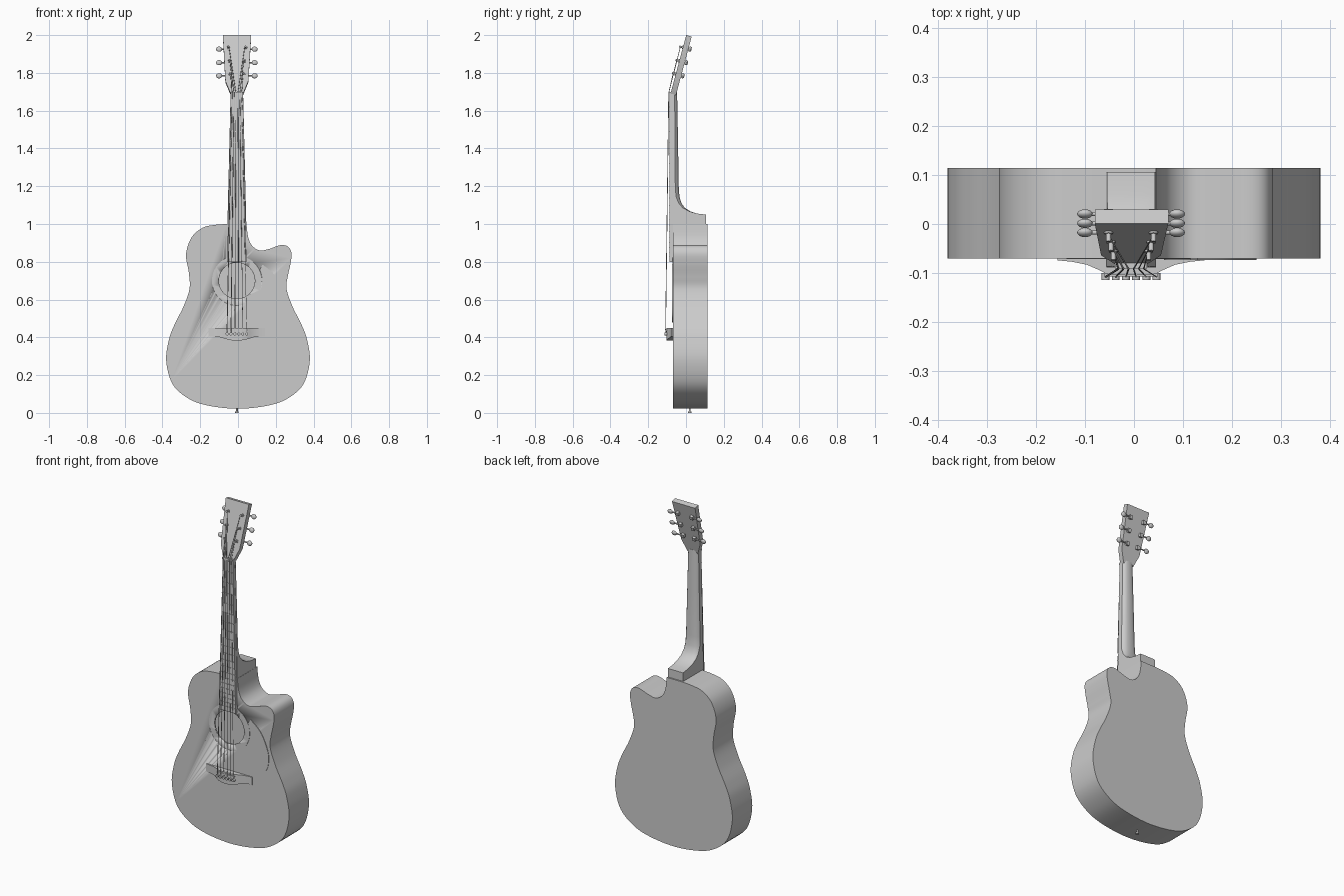
import bpy, bmesh, math
from mathutils import Vector, Matrix

if "Cube" in bpy.data.objects:
    bpy.data.objects.remove(bpy.data.objects["Cube"])

CX = -0.006                      # centre line of neck and strings
TILT = math.radians(15)          # headstock lean
HEAD = Matrix.Translation((0, -0.082, 1.69)) @ Matrix.Rotation(-TILT, 4, 'X')


def finish(bm, name, smooth=True, angle=35):
    bmesh.ops.recalc_face_normals(bm, faces=bm.faces)
    me = bpy.data.meshes.new(name)
    bm.to_mesh(me)
    bm.free()
    ob = bpy.data.objects.new(name, me)
    bpy.context.collection.objects.link(ob)
    if smooth:
        bpy.ops.object.select_all(action='DESELECT')
        ob.select_set(True)
        bpy.context.view_layer.objects.active = ob
        bpy.ops.object.shade_smooth_by_angle(angle=math.radians(angle))
    return ob


def prism(name, outline, y0, y1, matrix=None):
    bm = bmesh.new()
    face = bm.faces.new([bm.verts.new((x, y0, z)) for x, z in outline])
    ext = bmesh.ops.extrude_face_region(bm, geom=[face])
    moved = [v for v in ext['geom'] if isinstance(v, bmesh.types.BMVert)]
    bmesh.ops.translate(bm, verts=moved, vec=(0, y1 - y0, 0))
    if matrix:
        bm.transform(matrix)
    return finish(bm, name)


def loft(name, rows):
    bm = bmesh.new()
    vr = [[bm.verts.new(p) for p in row] for row in rows]
    n = len(rows[0])
    for a, b in zip(vr, vr[1:]):
        for i in range(n):
            bm.faces.new((a[i], a[(i + 1) % n], b[(i + 1) % n], b[i]))
    bm.faces.new(vr[0])
    bm.faces.new(vr[-1])
    return finish(bm, name)


def rod(name, p, q, r, sides=12):
    p, q = Vector(p), Vector(q)
    bm = bmesh.new()
    bmesh.ops.create_cone(bm, cap_ends=True, segments=sides, radius1=r, radius2=r, depth=(q - p).length)
    bm.transform(Matrix.Translation((p + q) / 2) @ (q - p).to_track_quat('Z', 'Y').to_matrix().to_4x4())
    return finish(bm, name)


def box(name, x0, x1, y0, y1, z0, z1, matrix=None):
    return prism(name, [(x0, z0), (x1, z0), (x1, z1), (x0, z1)], y0, y1, matrix)


def spline(pts, steps=6, closed=False):
    n, out = len(pts), []
    get = (lambda i: Vector(pts[i % n])) if closed else (lambda i: Vector(pts[max(0, min(n - 1, i))]))
    for i in range(n if closed else n - 1):
        a, b, c, d = get(i - 1), get(i), get(i + 1), get(i + 2)
        for k in range(steps):
            t = k / steps
            out.append(0.5 * (2 * b + (c - a) * t + (2 * a - 5 * b + 4 * c - d) * t * t
                              + (3 * b - a - 3 * c + d) * t ** 3))
    return out if closed else out + [Vector(pts[-1])]


def circle(cx, cz, r, n=64):
    return [(cx + r * math.cos(2 * math.pi * i / n), cz + r * math.sin(2 * math.pi * i / n)) for i in range(n)]


def cut(ob, cutter):
    m = ob.modifiers.new("cut", 'BOOLEAN')
    m.operation, m.object, m.solver = 'DIFFERENCE', cutter, 'EXACT'
    bpy.context.view_layer.objects.active = ob
    bpy.ops.object.modifier_apply(modifier=m.name)
    bpy.data.objects.remove(cutter)


# Body: hollow shell with cutaway and sound hole
lower = [(-.15, .037), (-.257, .073), (-.345, .15), (-.38, .275), (-.365, .39), (-.335, .47), (-.29, .56), (-.257, .655)]
left_top = [(-.26, .74), (-.275, .84), (-.245, .93), (-.187, .98), (-.124, .995), (-.055, 1.0)]
right_top = [(.045, 1.0), (.054, .93), (.075, .885), (.115, .86), (.165, .868), (.225, .888),
             (.265, .88), (.283, .845), (.278, .79), (.263, .72)]
path = left_top[::-1] + lower[::-1] + [(0, .022)] + [(-x, z) for x, z in lower] + right_top[::-1]
outline = spline(path)
body = prism("body", outline, -0.07, 0.114)
cut(body, prism("hollow", [(x * .97, .5 + (z - .5) * .97) for x, z in outline], -0.064, 0.108))
cut(body, prism("hole", circle(CX, .7, .095), -0.09, -0.05))

# Rosette ring and pickguard
rosette = prism("rosette", circle(CX, .7, .132), -0.0715, -0.0699)
cut(rosette, prism("ring_hole", circle(CX, .7, .0955), -0.09, -0.05))
guard = spline([(.13, .785), (.195, .73), (.238, .645), (.25, .575), (.228, .507), (.155, .48),
                (.09, .495), (.062, .54), (.066, .585)], 5)
arc = [(CX + .134 * math.cos(a), .7 + .134 * math.sin(a)) for a in [math.radians(-55 + 10 * i) for i in range(9)]]
prism("pickguard", guard + arc, -0.073, -0.0699)

# Neck with heel, rounded back fading to a square heel
rows = []
for y, z in [(.106, .985), (.106, 1.05), (.06, 1.055), (.025, 1.066), (-.005, 1.085), (-.023, 1.11),
             (-.033, 1.145), (-.037, 1.2), (-.041, 1.45), (-.046, 1.7)]:
    w = .033 + (1.7 - z) / .7 * .017
    r = max(0, min(1, (z - 1.055) / .1))
    d = y + .07
    half = [(1, -.07), (1, y - .6 * r * d), (.8, y - .25 * r * d), (.4, y - .05 * r * d)]
    rows.append([(CX + w * s, yy, z) for s, yy in half] + [(CX - w * s, yy, z) for s, yy in half[::-1]])
loft("neck", rows)


def neck_half(z):
    return .033 + (1.69 - z) / .89 * .018


# Fretboard, frets, nut
prism("fretboard", [(CX - .051, .8), (CX + .051, .8), (CX + .033, 1.69), (CX - .033, 1.69)], -0.087, -0.0698)
for i in range(1, 21):
    z = .43 + 1.26 * 2 ** (-i / 12)
    w = neck_half(z)
    box("fret", CX - w, CX + w, -0.089, -0.086, z - .002, z + .002)
box("nut", CX - .033, CX + .033, -0.091, -0.07, 1.688, 1.698)

# Headstock
L = .321
prism("headstock", [(CX - .033, 0), (CX + .033, 0), (.055, .07), (.07, L), (-.08, L), (CX - .061, .07)], 0, .03, HEAD)

# Tuners: post, housing, shaft and knob on both sides
posts = {}
for side in (-1, 1):
    for k, v in enumerate((.108, .18, .254)):
        px = CX + side * (.036 + .005 * k)
        rod("tuner_post", HEAD @ Vector((px, -.02, v)), HEAD @ Vector((px, .032, v)), .005)
        rod("tuner_collar", HEAD @ Vector((px, -.004, v)), HEAD @ Vector((px, .001, v)), .009)
        box("tuner_housing", px - .009, px + .009, .03, .046, v - .01, v + .01, HEAD)
        kx = CX + side * .094
        rod("tuner_shaft", HEAD @ Vector((px, .038, v)), HEAD @ Vector((kx, .038, v)), .004)
        bm = bmesh.new()
        bmesh.ops.create_uvsphere(bm, u_segments=16, v_segments=10, radius=1)
        bm.transform(HEAD @ Matrix.Translation((kx, .038, v)) @ Matrix.Diagonal((.016, .009, .014, 1)))
        finish(bm, "tuner_knob")
        posts[side, k] = HEAD @ Vector((px - side * .004, -.014, v))

# Bridge: thick in the middle, thin wings
cols = [(.15, -.074, .405), (.12, -.077, .404), (.09, -.083, .401), (.065, -.094, .393), (.05, -.102, .389), (.02, -.104, .383)]
cols = [(-x, y, z) for x, y, z in cols] + cols[::-1]
loft("bridge", [[(CX + x, -.069, z), (CX + x, y, z), (CX + x, y, .45), (CX + x, -.069, .45)] for x, y, z in cols])
box("saddle", CX - .055, CX + .055, -.107, -.1, .436, .442)

# Strings and bridge pins
for i in range(6):
    s = (i - 2.5) / 2.5
    xb, xn = CX + .052 * s, CX + .026 * s
    rod("bridge_pin", (xb, -.1, .418), (xb, -.114, .418), .008)
    side, k = (-1, i) if i < 3 else (1, 5 - i)
    pts = [(xb, -.104, .42), (xb, -.108, .44), (xn, -.0915, 1.693), posts[side, k]]
    cu = bpy.data.curves.new("string", 'CURVE')
    cu.dimensions, cu.bevel_depth, cu.bevel_resolution = '3D', .0022 - .0002 * i, 1
    sp = cu.splines.new('POLY')
    sp.points.add(len(pts) - 1)
    for p, co in zip(sp.points, pts):
        p.co = (*co, 1)
    bpy.context.collection.objects.link(bpy.data.objects.new("string", cu))

# Strap pin under the body
rod("strap_pin_stem", (CX, .02, .006), (CX, .02, .03), .005)
rod("strap_pin_head", (CX, .02, 0), (CX, .02, .008), .009)
